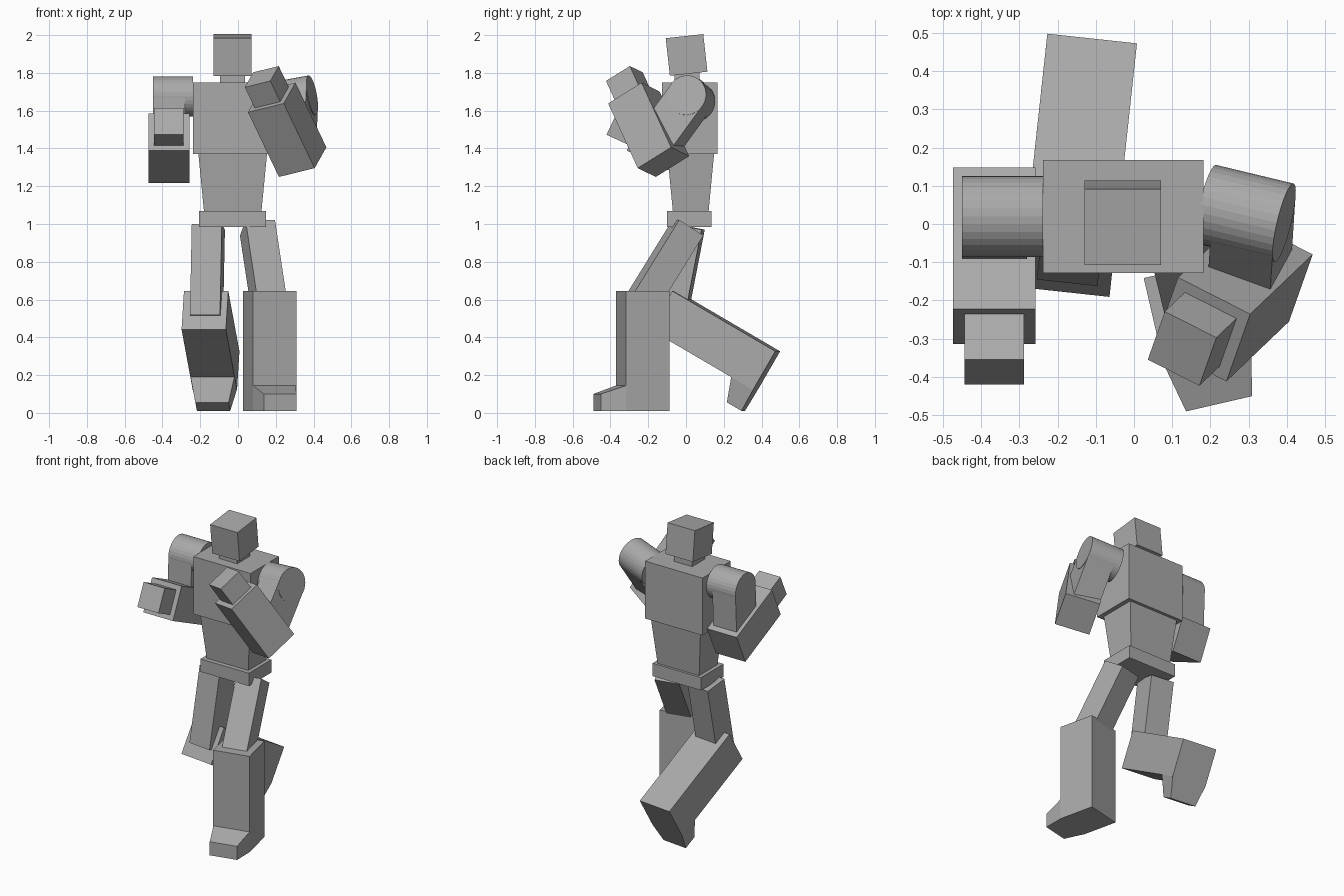
import bpy, bmesh, math
from mathutils import Matrix, Vector

if "Cube" in bpy.data.objects:
    bpy.data.objects.remove(bpy.data.objects["Cube"])

grey = bpy.data.materials.new("plain_grey")
grey.diffuse_color = (0.4, 0.4, 0.4, 1)
grey.use_nodes = True
grey.node_tree.nodes["Principled BSDF"].inputs["Base Color"].default_value = grey.diffuse_color


def finish(name, bm, matrix):
    """Turn a bmesh into a grey object placed by matrix."""
    bmesh.ops.recalc_face_normals(bm, faces=bm.faces)
    mesh = bpy.data.meshes.new(name)
    bm.to_mesh(mesh)
    bm.free()
    mesh.materials.append(grey)
    ob = bpy.data.objects.new(name, mesh)
    ob.matrix_world = matrix
    bpy.context.collection.objects.link(ob)
    return ob


def frame(start, end, side):
    """Axes with z from start to end and x close to the side direction."""
    z = (Vector(end) - Vector(start)).normalized()
    x = Vector(side)
    x = (x - z * x.dot(z)).normalized()
    y = z.cross(x)
    m = Matrix((x, y, z)).transposed().to_4x4()
    return Matrix.Translation(start) @ m


def limb(name, start, end, width, depth, side=(1, 0, 0), taper=(1, 1)):
    """Box running from start to end; taper scales its far end."""
    length = (Vector(end) - Vector(start)).length
    bm = bmesh.new()
    bmesh.ops.create_cube(bm, size=1)
    for v in bm.verts:
        far = v.co.z > 0
        v.co.x *= width * (taper[0] if far else 1)
        v.co.y *= depth * (taper[1] if far else 1)
        v.co.z = length if far else 0
    return finish(name, bm, frame(start, end, side))


def cylinder(name, start, end, radius):
    length = (Vector(end) - Vector(start)).length
    bm = bmesh.new()
    bmesh.ops.create_cone(bm, cap_ends=True, segments=32, radius1=radius,
                          radius2=radius, depth=length,
                          matrix=Matrix.Translation((0, 0, length / 2)))
    return finish(name, bm, frame(start, end, (0, 1, 0)))


def along(p, direction, distance):
    return Vector(p) + Vector(direction).normalized() * distance


# Torso
limb("chest", (-0.028, 0.02, 1.37), (-0.028, 0.02, 1.75), 0.42, 0.296)
limb("waist", (-0.028, 0.025, 1.07), (-0.028, 0.025, 1.37), 0.305, 0.19,
     taper=(1.19, 1.3))
limb("pelvis", (-0.028, 0.018, 0.985), (-0.028, 0.018, 1.07), 0.355, 0.236)

# Neck and tilted head
limb("neck", (-0.029, 0.005, 1.74), (-0.029, 0.005, 1.81), 0.132, 0.132)
tilt = math.radians(6.3)
up = Vector((0, -math.sin(tilt), math.cos(tilt)))
head = Vector((-0.029, 0.003, 1.895))
limb("head", head - up * 0.1, head + up * 0.1, 0.2, 0.2)


def arm(side, cap, axis, elbow, wrist, roll):
    """Shoulder drum, upper arm, forearm and fist."""
    cap, elbow, wrist = Vector(cap), Vector(elbow), Vector(wrist)
    forward = wrist - elbow
    cylinder(side + "_shoulder", along(cap, axis, -0.212), cap, 0.106)
    limb(side + "_upper_arm", along(cap, axis, -0.085), elbow, 0.17, 0.21, axis)
    limb(side + "_forearm", along(elbow, forward, -0.106), wrist, 0.217, 0.217, roll)
    limb(side + "_fist", wrist, along(wrist, forward, 0.132), 0.155, 0.155, roll)


arm("right", (-0.45, 0.02, 1.675), (-1, 0, 0),
    (-0.366, 0.006, 1.359), (-0.366, -0.268, 1.487), (1, 0, 0))
arm("left", (0.393, 0.003, 1.682), (0.958, -0.23, 0.174),
    (0.30, -0.16, 1.416), (0.1785, -0.276, 1.67), (-0.063, -0.178, -0.111))


def toe(name, matrix):
    """Wedge in front of the shin, narrower and lower at the tip."""
    bm = bmesh.new()
    bmesh.ops.create_cube(bm, size=1)
    for v in bm.verts:
        tip = v.co.y < 0
        v.co.x *= 0.177 if tip else 0.234
        v.co.y = -0.247 if tip else -0.117
        v.co.z = (0.09 if tip else 0.135) if v.co.z > 0 else 0
    finish(name, bm, matrix)


def leg(side, hip, thigh_dir, sole, shin_dir, across):
    """Thigh, shin and toe; sole is the middle of the shin's lower end."""
    top = along(sole, shin_dir, 0.635)
    limb(side + "_thigh", hip, along(hip, thigh_dir, 0.49), 0.16, 0.155, across)
    limb(side + "_shin", sole, top, 0.236, 0.236, across)
    toe(side + "_toe", frame(sole, top, across))


leg("right", (-0.157, 0.015, 0.985), (-0.02, -0.19, -0.98),
    (-0.116, 0.4265, 0.224), (-0.093, -0.859, 0.503), (0.994, -0.108, 0))
leg("left", (0.103, 0.01, 0.98), (0.127, -0.52, -0.84),
    (0.167, -0.23, 0.01), (0, 0, 1), (0.974, 0.225, 0))
